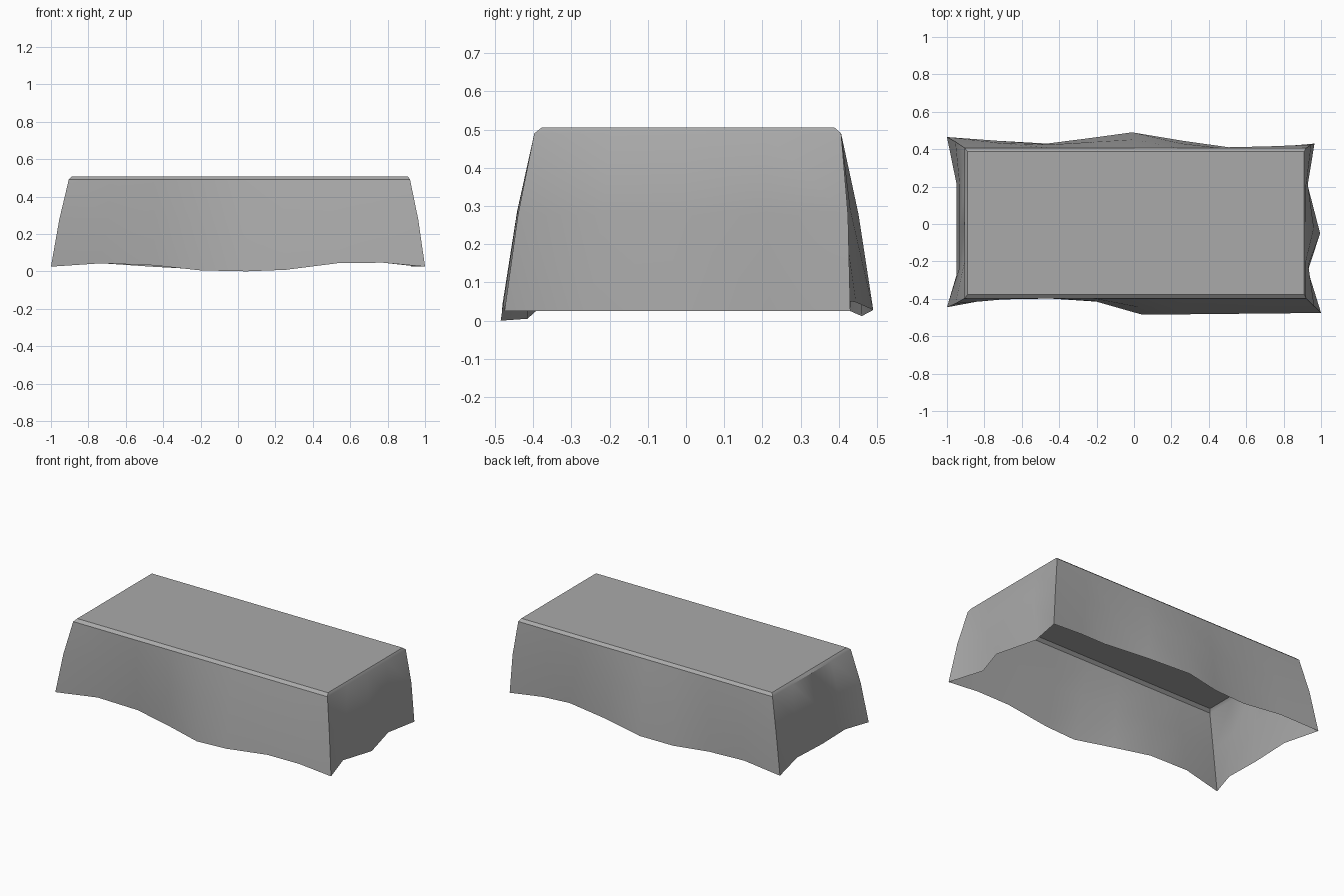
import bpy, bmesh
from mathutils import Vector

cube = bpy.data.objects.get("Cube")
if cube:
    bpy.data.objects.remove(cube)

# Wavy hem, counter-clockwise, each side starting at its corner
HEM = [
    [(-1, -.445, .025), (-.73, -.395, .043), (-.45, -.385, .032), (-.2, -.415, .005), (.045, -.485, 0),
     (.255, -.483, .008), (.545, -.48, .045), (.775, -.478, .046)],
    [(1, -.475, .025), (.93, -.25, .025), (.995, -.05, .025), (.925, .22, .025)],
    [(.965, .43, .025), (.74, .41, .05), (.555, .40, .056), (.26, .445, .048), (-.01, .49, .028),
     (-.23, .46, .012), (-.465, .43, .025), (-.73, .445, .043)],
    [(-1, .465, .025), (-.95, .22, .035), (-.95, -.04, .025), (-.95, -.276, .03)],
]
OUTWARD = [(0, -1, 0), (1, 0, 0), (0, 1, 0), (-1, 0, 0)]


def rectangle(x0, x1, y0, y1, z):
    """Evenly spaced ring with as many points per side as the hem."""
    corners = [Vector(c) for c in ((x0, y0, z), (x1, y0, z), (x1, y1, z), (x0, y1, z))]
    return [corners[s].lerp(corners[(s + 1) % 4], i / len(side))
            for s, side in enumerate(HEM) for i in range(len(side))]


top = rectangle(-.89, .91, -.377, .388, .506)
rim = rectangle(-.905, .92, -.397, .406, .49)
hem = [Vector(p) for side in HEM for p in side]

# Slight outward swell halfway down the drape
swell = []
for s, side in enumerate(HEM):
    for i in range(len(side)):
        out = Vector(OUTWARD[s])
        if i == 0:
            out += Vector(OUTWARD[s - 1])
        swell.append(out * .007)
middle = [a.lerp(b, .46) + o for a, b, o in zip(rim, hem, swell)]

# Open shell: flat top, bevelled rim and draped sides
bm = bmesh.new()
rings = [[bm.verts.new(p) for p in ring] for ring in (top, rim, middle, hem)]
bm.faces.new(rings[0])
count = len(hem)
for upper, lower in zip(rings, rings[1:]):
    for i in range(count):
        j = (i + 1) % count
        bm.faces.new((upper[i], lower[i], lower[j], upper[j]))
mesh = bpy.data.meshes.new("draped_cloth")
bm.to_mesh(mesh)
bm.free()

cloth = bpy.data.objects.new("draped_cloth", mesh)
bpy.context.collection.objects.link(cloth)

# Plain grey fabric
grey = bpy.data.materials.new("grey_fabric")
grey.use_nodes = True
colour = (.4, .4, .4, 1)
grey.diffuse_color = colour
grey.node_tree.nodes["Principled BSDF"].inputs["Base Color"].default_value = colour
mesh.materials.append(grey)

bpy.ops.object.select_all(action='DESELECT')
cloth.select_set(True)
bpy.context.view_layer.objects.active = cloth
bpy.ops.object.shade_smooth_by_angle(angle=.6)
